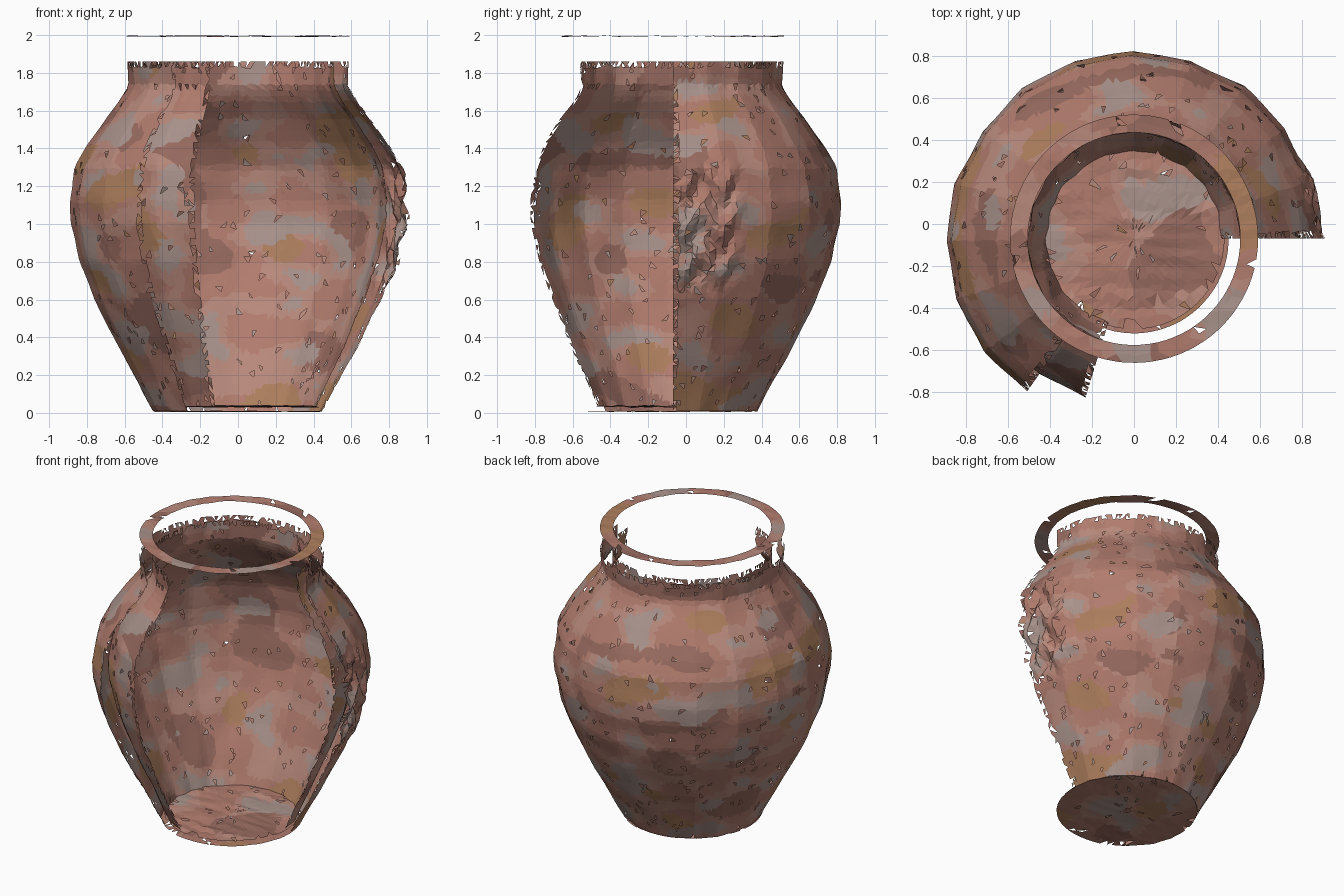
import bpy, bmesh, math, random
from mathutils import Vector, noise

if "Cube" in bpy.data.objects:
    bpy.data.objects.remove(bpy.data.objects["Cube"])

random.seed(4)
CY = -0.07            # axis of the jar
FACET = math.radians(235 / 13)

# Weathered clay colours
def mat(name, c):
    m = bpy.data.materials.new(name)
    m.diffuse_color = (*c, 1)
    m.use_nodes = True
    m.node_tree.nodes["Principled BSDF"].inputs["Base Color"].default_value = m.diffuse_color
    return m

MATS = [mat("red_clay", (0.44, 0.20, 0.155)), mat("pink_clay", (0.48, 0.25, 0.20)),
        mat("grey_clay", (0.40, 0.29, 0.26)), mat("ochre_clay", (0.42, 0.21, 0.11)),
        mat("dark_clay", (0.31, 0.145, 0.115))]

def pick(p, seed):
    q = Vector((p.x, p.y, p.z * 1.5)) * 4 + Vector((seed, 0, 0))
    a, b = noise.noise(q), noise.noise(q * 0.6 + Vector((9, 3, 5)))
    if a > 0.30:
        return 2
    if b > 0.33:
        return 3
    if b < -0.33:
        return 4
    return 1 if a > 0.0 else 0

def interp(profile, t):
    # linear profile lookup by height
    for (r0, z0), (r1, z1) in zip(profile, profile[1:]):
        if t <= z1:
            return r0 + (r1 - r0) * (t - z0) / (z1 - z0)
    return profile[-1][0]

def faceted(r, a):
    # radius of a polygon with flat sides
    k = (a % FACET) - FACET / 2
    return r * math.cos(FACET / 2) / math.cos(k)

def sheet(name, nu, nv, fn, closed=False, holes=0.02, rag=0.45, flip=False,
          ragged=("u0", "u1", "v1"), seed=0):
    """Triangulated sheet with chipped-out triangles and torn edges."""
    bm = bmesh.new()
    cols = nu if closed else nu + 1
    grid = []
    for i in range(cols):
        row = []
        for j in range(nv + 1):
            ju = random.uniform(-.25, .25) if closed or 0 < i < nu else 0
            jv = random.uniform(-.25, .25) if 0 < j < nv else 0
            row.append(bm.verts.new(fn((i + ju) / nu, (j + jv) / nv)))
        grid.append(row)
    for i in range(nu):
        for j in range(nv):
            a, b = grid[i][j], grid[(i + 1) % cols][j]
            c, d = grid[(i + 1) % cols][j + 1], grid[i][j + 1]
            tris = [(a, b, c), (a, c, d)] if random.random() < .5 else [(a, b, d), (b, c, d)]
            edge = ((i == 0 and "u0" in ragged) or (i == nu - 1 and "u1" in ragged)
                    or (j == nv - 1 and "v1" in ragged))
            for t in tris:
                if random.random() < (rag if edge else holes):
                    continue
                f = bm.faces.new(t[::-1] if flip else t)
                f.material_index = pick(f.calc_center_median(), seed)
    bmesh.ops.delete(bm, geom=[v for v in bm.verts if not v.link_faces], context='VERTS')
    me = bpy.data.meshes.new(name)
    bm.to_mesh(me)
    bm.free()
    for m in MATS:
        me.materials.append(m)
    ob = bpy.data.objects.new(name, me)
    bpy.context.collection.objects.link(ob)
    return ob

OUTER = [(.45, .01), (.55, .2), (.66, .4), (.76, .6), (.84, .8), (.885, 1.0), (.89, 1.12),
         (.865, 1.3), (.80, 1.42), (.70, 1.56), (.62, 1.66), (.575, 1.73), (.59, 1.86)]
INNER = [(.42, .035), (.49, .2), (.585, .4), (.67, .6), (.74, .8), (.785, 1.0), (.79, 1.12),
         (.765, 1.3), (.71, 1.42), (.62, 1.56), (.54, 1.66), (.505, 1.73), (.51, 1.86)]

def wall(profile, sweep, relief):
    z0, z1 = profile[0][1], profile[-1][1]
    def fn(u, v):
        a, z = math.radians(sweep) * u, z0 + (z1 - z0) * v
        r = faceted(interp(profile, z), a)
        r += 0.010 * noise.noise(Vector((math.cos(a) * 4, math.sin(a) * 4, z * 5)))
        # carved swirl beside the break on the right
        if relief and a < .48 and .62 < z < 1.36:
            w = min(1, (.48 - a) * 6) * min(1, (z - .62) * 8, (1.36 - z) * 8)
            r += .022 * w * math.sin(26 * (z + .07 * math.sin(a * 26)))
        return (r * math.cos(a), CY + r * math.sin(a), z)
    return fn

def disc(z, r0, r1, bump):
    def fn(u, v):
        a, r = math.tau * u, r0 + (r1 - r0) * v
        x, y = r * math.cos(a), r * math.sin(a)
        return (x, CY + y, z + bump * noise.noise(Vector((x * 4, y * 16, z))))
    return fn

# Broken body: outer skin and the inner skin that reaches further round the front
sheet("outer_wall", 104, 62, wall(OUTER, 235, True), seed=1)
sheet("inner_wall", 104, 60, wall(INNER, 253, False), flip=True, seed=7)

# Base underside and inside floor
sheet("base_underside", 64, 9, disc(.008, .02, .45, .006), closed=True,
      holes=.015, rag=.05, flip=False, ragged=("v1",), seed=3)
sheet("inside_floor", 64, 9, disc(.035, .0, .43, .012), closed=True,
      holes=.015, rag=.15, flip=True, ragged=("v1",), seed=5)

# Detached flat rim ring
sheet("rim_ring", 84, 2, disc(1.994, .505, .59, .006), closed=True,
      holes=.03, rag=.03, flip=True, ragged=(), seed=2)
